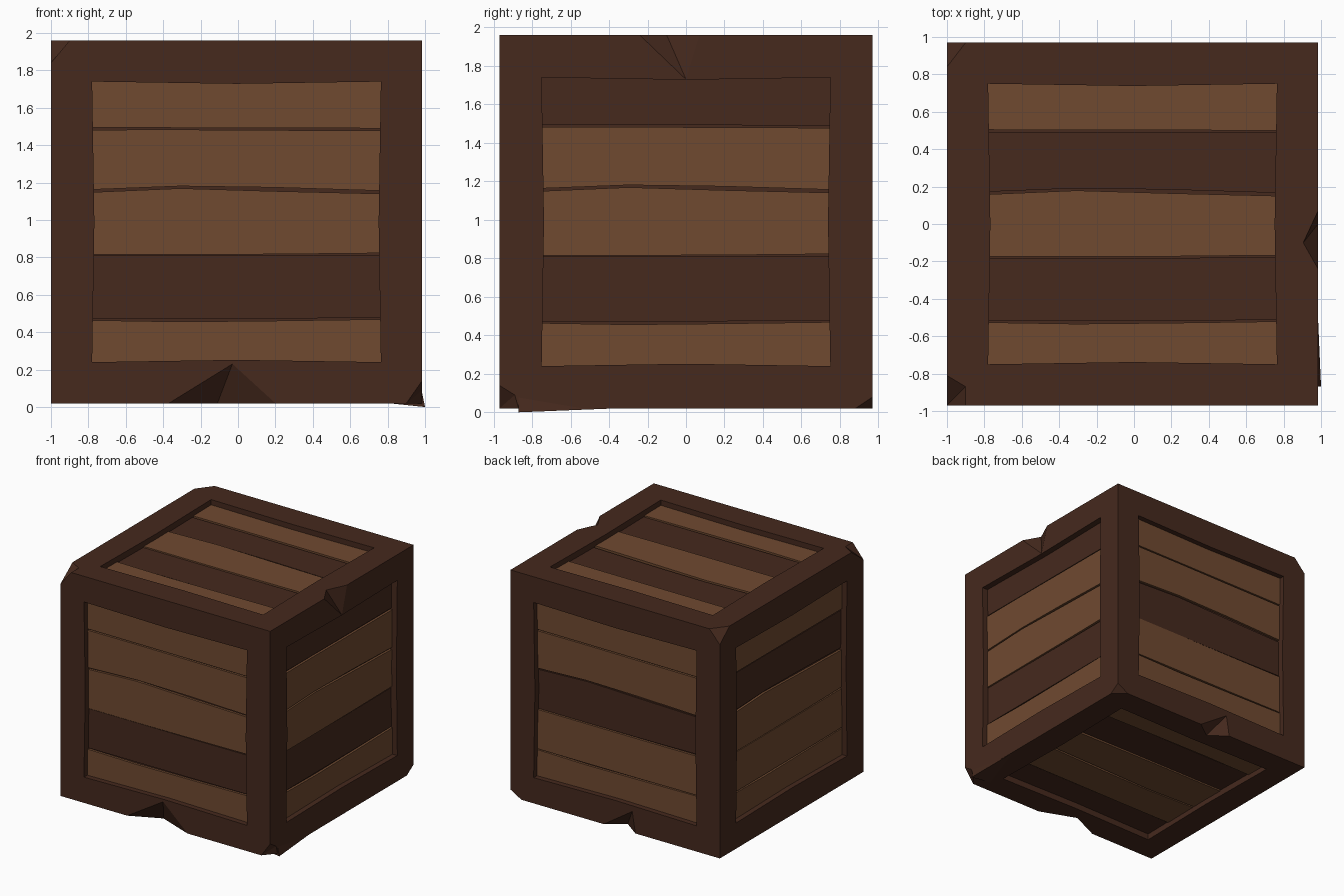
import bpy, bmesh
from mathutils import Vector as V

if "Cube" in bpy.data.objects:
    bpy.data.objects.remove(bpy.data.objects["Cube"])


def material(name, rgb):
    m = bpy.data.materials.new(name)
    m.diffuse_color = (*rgb, 1)
    m.use_nodes = True
    m.node_tree.nodes["Principled BSDF"].inputs["Base Color"].default_value = m.diffuse_color
    return m


DARK = material("dark wood", (0.0605, 0.0222, 0.0125))
LIGHT = material("light wood", (0.160, 0.0675, 0.0295))


def add(name, bm, mat):
    bmesh.ops.recalc_face_normals(bm, faces=bm.faces)
    me = bpy.data.meshes.new(name)
    bm.to_mesh(me)
    bm.free()
    me.materials.append(mat)
    ob = bpy.data.objects.new(name, me)
    bpy.context.collection.objects.link(ob)
    return ob


def hull(bm, pts):
    vs = [bm.verts.new(p) for p in pts]
    bmesh.ops.convex_hull(bm, input=vs)


CENTRE = V((-0.008, 0, 0.99))
HALF = V((0.992, 0.97, 0.97))
X0, X1, Y0, Y1, Z0, Z1 = -1.0, 0.984, -0.97, 0.97, 0.02, 1.96
RECESS = 0.045  # depth of the plank surface below the frame

# Frame: box with a recess in each side, inner rims bowed slightly
bm = bmesh.new()
bmesh.ops.create_cube(bm, size=2)
for v in bm.verts:
    v.co = CENTRE + V(a * b for a, b in zip(v.co, HALF))
sides = list(bm.faces)
bmesh.ops.inset_individual(bm, faces=sides, thickness=0.22, use_even_offset=True)
for f in sides:
    mid = f.calc_center_median()
    for e in list(f.edges):
        _, nv = bmesh.utils.edge_split(e, e.verts[0], 0.5)
        nv.co += (mid - nv.co).normalized() * 0.012
for f in sides:
    n = f.normal.copy()
    inner = bmesh.ops.extrude_discrete_faces(bm, faces=[f])["faces"][0]
    bmesh.ops.translate(bm, vec=-n * (RECESS + 0.02), verts=inner.verts)
frame = add("frame", bm, DARK)

# Chips knocked out of edges and corners: surface points plus one point outside
chips = [
    [(-.37, Y0, Z0), (-.03, Y0, .23), (.2, Y0, Z0), (-.11, -.85, Z0), (-.08, -1.07, -.08)],
    [(X1, -.24, Z1), (X1, 0, 1.73), (X1, .07, Z1), (.905, -.1, Z1), (1.08, -.08, 2.06)],
    [(.1, Y1, Z0), (-.17, Y1, .2), (-.2, Y1, Z0), (-.05, .86, Z0), (-.05, 1.07, -.08)],
    [(-.9, Y0, Z1), (-.9, -.87, Z1), (X0, -.81, Z1), (X0, Y0, 1.84), (-1.1, -1.07, 2.06)],
    [(-.9, Y1, Z1), (X0, .84, Z1), (X0, Y1, 1.85), (-1.1, 1.07, 2.06)],
    [(X1, Y0, .14), (X1, -.89, .09), (X1, -.87, Z0), (.9, Y0, Z0), (1.08, -1.07, -.08)],
    [(X1, Y1, .08), (X1, .88, Z0), (.88, Y1, Z0), (1.08, 1.07, -.08)],
]
bm = bmesh.new()
for c in chips:
    hull(bm, c)
cutter = add("chip_cutter", bm, DARK)
cutter.hide_render = True
mod = frame.modifiers.new("chips", "BOOLEAN")
mod.operation, mod.solver, mod.object = "DIFFERENCE", "EXACT", cutter
bpy.context.view_layer.objects.active = frame
bpy.ops.object.modifier_apply(modifier="chips")
bpy.data.objects.remove(cutter)

# Splinter sticking out of the front right bottom corner
bm = bmesh.new()
hull(bm, [(.78, -.86, .023), (.975, -.3, .023), (.975, -.87, .12), (1, -.87, 0)])
add("splinter", bm, DARK)

# Planks: wavy gap lines shared by all six panels (u along, v across)
US = (-0.785, -0.3, 0.2, 0.785)
EDGES = [(.77,) * 4, (.498, .498, .496, .494), (.165, .185, .174, .158),
         (-.178, -.178, -.177, -.173), (-.522, -.526, -.523, -.517), (-.77,) * 4]
GAP = [(0,) * 4, (.006, .005, .006, .006), (.007, .006, .01, .008),
       (.003, .003, .004, .006), (.004, .008, .006, .004), (0,) * 4]


def plank(name, u, v, w, i, is_light):
    surface = sum(abs(a) * b for a, b in zip(w, HALF))
    low = surface - RECESS - 0.025
    top = surface - RECESS - (0 if is_light else 0.008)
    line = [(a, EDGES[i][k] - GAP[i][k]) for k, a in enumerate(US)]
    line += [(US[k], EDGES[i + 1][k] + GAP[i + 1][k]) for k in (3, 2, 1, 0)]
    bm = bmesh.new()
    rings = [[bm.verts.new(CENTRE + u * a + v * b + w * h) for a, b in line]
             for h in (low, top)]
    for ring in rings:
        bm.faces.new(ring)
    for k in range(8):
        j = (k + 1) % 8
        bm.faces.new((rings[0][k], rings[0][j], rings[1][j], rings[1][k]))
    add(name, bm, LIGHT if is_light else DARK)


# Each panel: u, v axes and plank colours from +v to -v
panels = {
    "front": ((1, 0, 0), (0, 0, 1), "LLLDL"),
    "right": ((0, 1, 0), (0, 0, 1), "DLLDL"),
    "back": ((-1, 0, 0), (0, 0, 1), "LLDLL"),
    "left": ((0, -1, 0), (0, 0, 1), "LDLLL"),
    "top": ((1, 0, 0), (0, 1, 0), "LDLDL"),
    "bottom": ((1, 0, 0), (0, -1, 0), "DLLDL"),
}
for side, (u, v, colours) in panels.items():
    u, v = V(u), V(v)
    for i, c in enumerate(colours):
        plank(f"{side}_plank_{i + 1}", u, v, u.cross(v), i, c == "L")
